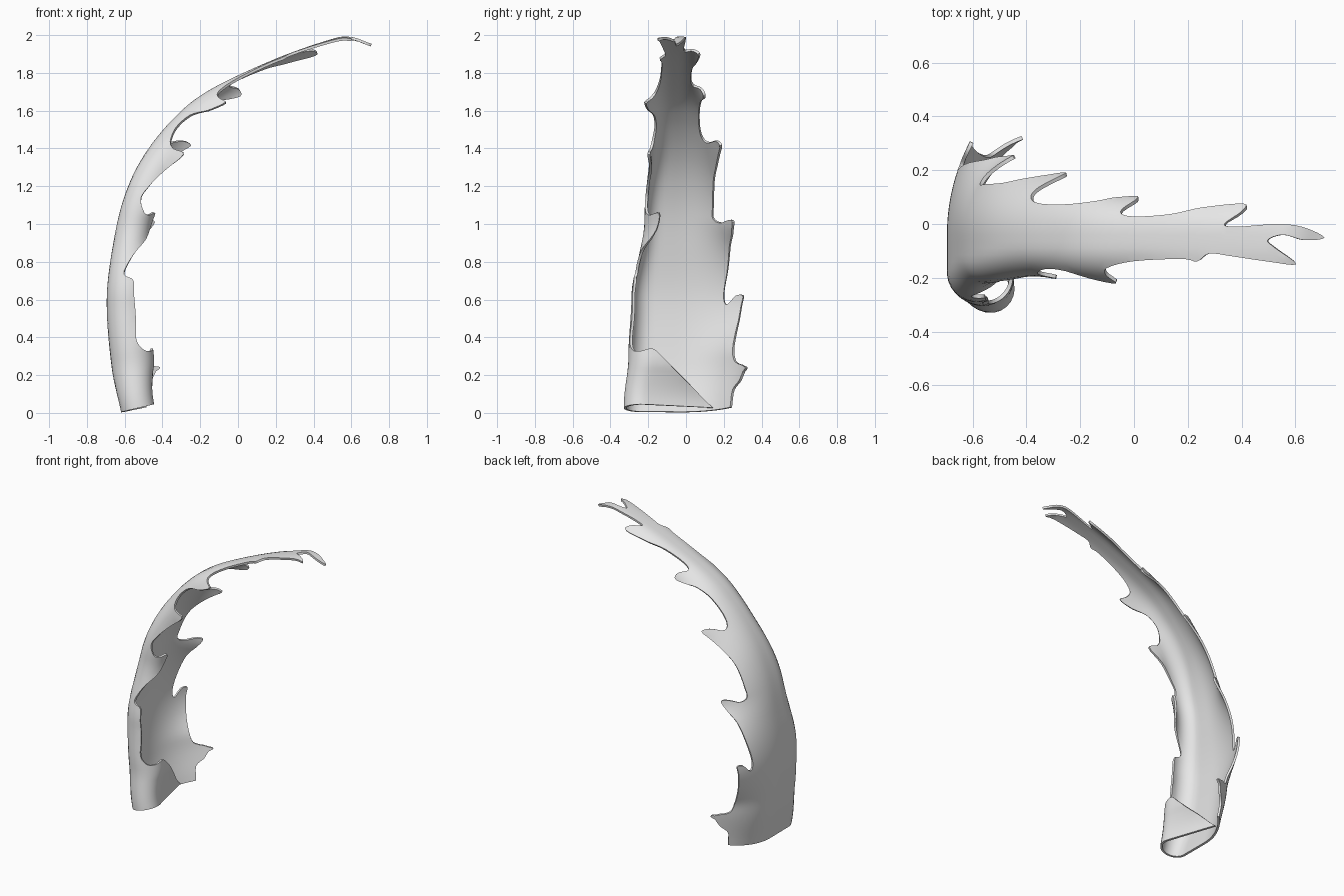
import bpy
import bmesh
import math
from mathutils import Vector
from mathutils.geometry import delaunay_2d_cdt

default_cube = bpy.data.objects.get("Cube")
if default_cube:
    bpy.data.objects.remove(default_cube, do_unlink=True)

UNIT = 0.01          # shape tables are in hundredths
CENTRE_Y = -0.04     # the midrib's sideways position
THICKNESS = 0.014
STEP = 0.025         # spacing of the inner mesh points

# Midrib of the frond, as x and z
SPINE = [(-62, 1), (-67, 25), (-69.5, 60), (-66, 90), (-60, 115), (-50, 136),
         (-34, 156), (-15, 171), (20, 187.5), (50, 198), (60, 199), (69, 196)]

# Torn edges of the flattened frond: distance across, distance along the midrib
BACK_EDGE = [(32, -1), (34, 8), (40, 12), (44, 17), (47, 19), (41, 22), (35, 25),
             (33, 32), (33, 40), (34, 48), (35, 56), (36, 62), (32, 62), (27, 57),
             (25, 59), (25, 65), (27, 75), (30, 90), (34, 98), (37, 106), (32, 106),
             (25, 103), (20, 105), (20, 112), (21, 128), (24, 140), (27, 150), (30, 160),
             (25, 159), (18, 153), (14, 154), (12, 161), (12, 175), (14, 187),
             (17, 194), (19, 202), (15, 203), (9, 199), (7, 205), (8, 220)]
TIP_EDGE = [(11, 232), (13, 248), (9, 248), (4, 242), (3, 247), (4, 262), (3, 272),
            (-1, 281), (-2, 273), (0, 265), (-2, 259), (-5, 262), (-11, 270)]
FRONT_EDGE = [(-10, 259), (-8, 245), (-7, 236), (-10, 231), (-9, 225), (-10, 205),
              (-13, 193), (-17, 191), (-22, 193), (-20, 182), (-15, 172), (-14, 162),
              (-17, 154), (-21, 152), (-27, 153), (-25, 139), (-23, 126), (-22, 118),
              (-25, 112), (-29, 109), (-36, 111), (-34, 98), (-29, 88), (-27, 80),
              (-27, 74), (-33, 71), (-35, 60), (-36, 48), (-36, 37), (-40, 31),
              (-46, 30), (-53, 31), (-60, 24), (-68, 16), (-79, 7), (-88, 0)]

# Cross-section along the midrib:
# distance, then flat width, bend radius and bend angle in degrees, back and front
SECTIONS = [(0, 0, 38, 85, 20, 9, 195), (28, 0, 40, 80, 15, 11.5, 185),
            (60, 0, 75, 70, 14, 11, 140), (105, 0, 33, 80, 9, 9, 160),
            (155, 0, 25, 80, 4, 11, 78), (200, 1, 14, 75, 4, 14, 52),
            (245, 1, 14, 60, 4, 30, 23)]


def smooth_path(points, steps):
    """Catmull-Rom curve through the points, scaled to model units."""
    pts = [Vector(p) * UNIT for p in points]
    pts = [pts[0] * 2 - pts[1]] + pts + [pts[-1] * 2 - pts[-2]]
    path = []
    for a, b, c, d in zip(pts, pts[1:], pts[2:], pts[3:]):
        for i in range(steps):
            t = i / steps
            path.append(b + (c - a) * (t / 2)
                        + (a * 2 - b * 5 + c * 4 - d) * (t * t / 2)
                        + (b * 3 - a - c * 3 + d) * (t ** 3 / 2))
    path.append(pts[-2])
    return path


spine = smooth_path(SPINE, 12)
lengths = [0.0]
for p, q in zip(spine, spine[1:]):
    lengths.append(lengths[-1] + (q - p).length)


def spine_frame(s):
    """Point and inward normal of the midrib at distance s."""
    i = 0
    while i < len(spine) - 2 and lengths[i + 1] < s:
        i += 1
    t = (s - lengths[i]) / (lengths[i + 1] - lengths[i])
    point = spine[i].lerp(spine[i + 1], t)
    along = (spine[min(i + 2, len(spine) - 1)] - spine[max(i - 1, 0)]).normalized()
    return point, Vector((along.y, -along.x))


def section_at(s):
    """Blend the cross-section settings at distance s."""
    s = max(0, s / UNIT)
    for low, high in zip(SECTIONS, SECTIONS[1:]):
        if s <= high[0]:
            t = (s - low[0]) / (high[0] - low[0])
            t = t * t * (3 - 2 * t)
            return [a + (b - a) * t for a, b in zip(low, high)][1:]
    return SECTIONS[-1][1:]


def curl(u, s):
    """Bend the flat sheet point into the curled, arching frond."""
    section = section_at(s)
    flat, radius, angle = section[:3] if u > 0 else section[3:]
    flat, radius, angle = flat * UNIT, radius * UNIT, math.radians(angle)
    reach, depth = abs(u), 0.0
    if reach > flat:
        a = min((reach - flat) / radius, angle)
        rest = reach - flat - a * radius
        reach = flat + radius * math.sin(a) + rest * math.cos(a)
        depth = radius * (1 - math.cos(a)) + rest * math.sin(a)
    point, inward = spine_frame(s)
    point = point + inward * depth
    return Vector((point.x, CENTRE_Y + math.copysign(1, u) * reach, point.y))


# Flat outline, closed by a straight cut at the base, filled with an even mesh
outline = smooth_path(BACK_EDGE + TIP_EDGE + FRONT_EDGE, 4)
start, end = outline[0], outline[-1]
cuts = int((start - end).length / STEP)
outline += [end.lerp(start, i / cuts) for i in range(1, cuts)]
count = len(outline)
inner = [Vector((i * STEP, j * STEP))
         for i in range(-36, 22) for j in range(int(lengths[-1] / STEP) + 2)]
inner = [p for p in inner if min((p - q).length for q in outline) > STEP * 0.5]
flat_verts, _, flat_faces, *_ = delaunay_2d_cdt(
    outline + inner, [], [list(range(count))], 1, 1e-5)

# Curled frond
bm = bmesh.new()
verts = {}
for face in flat_faces:
    for i in face:
        if i not in verts:
            verts[i] = bm.verts.new(curl(*flat_verts[i]))
    bm.faces.new([verts[i] for i in face])
mesh = bpy.data.meshes.new("curled_frond")
bm.to_mesh(mesh)
bm.free()
frond = bpy.data.objects.new("curled_frond", mesh)
bpy.context.collection.objects.link(frond)

# Thin shell, thickened toward the hollow side
shell = frond.modifiers.new("shell", "SOLIDIFY")
shell.thickness = THICKNESS
shell.offset = 1

# Pale grey
COLOUR = (0.8, 0.8, 0.8, 1)
grey = bpy.data.materials.new("pale_grey")
grey.use_nodes = True
grey.diffuse_color = COLOUR
grey.node_tree.nodes["Principled BSDF"].inputs["Base Color"].default_value = COLOUR
mesh.materials.append(grey)

bpy.ops.object.select_all(action="DESELECT")
frond.select_set(True)
bpy.context.view_layer.objects.active = frond
bpy.ops.object.modifier_apply(modifier=shell.name)
bpy.ops.object.shade_smooth_by_angle(angle=math.radians(40))
